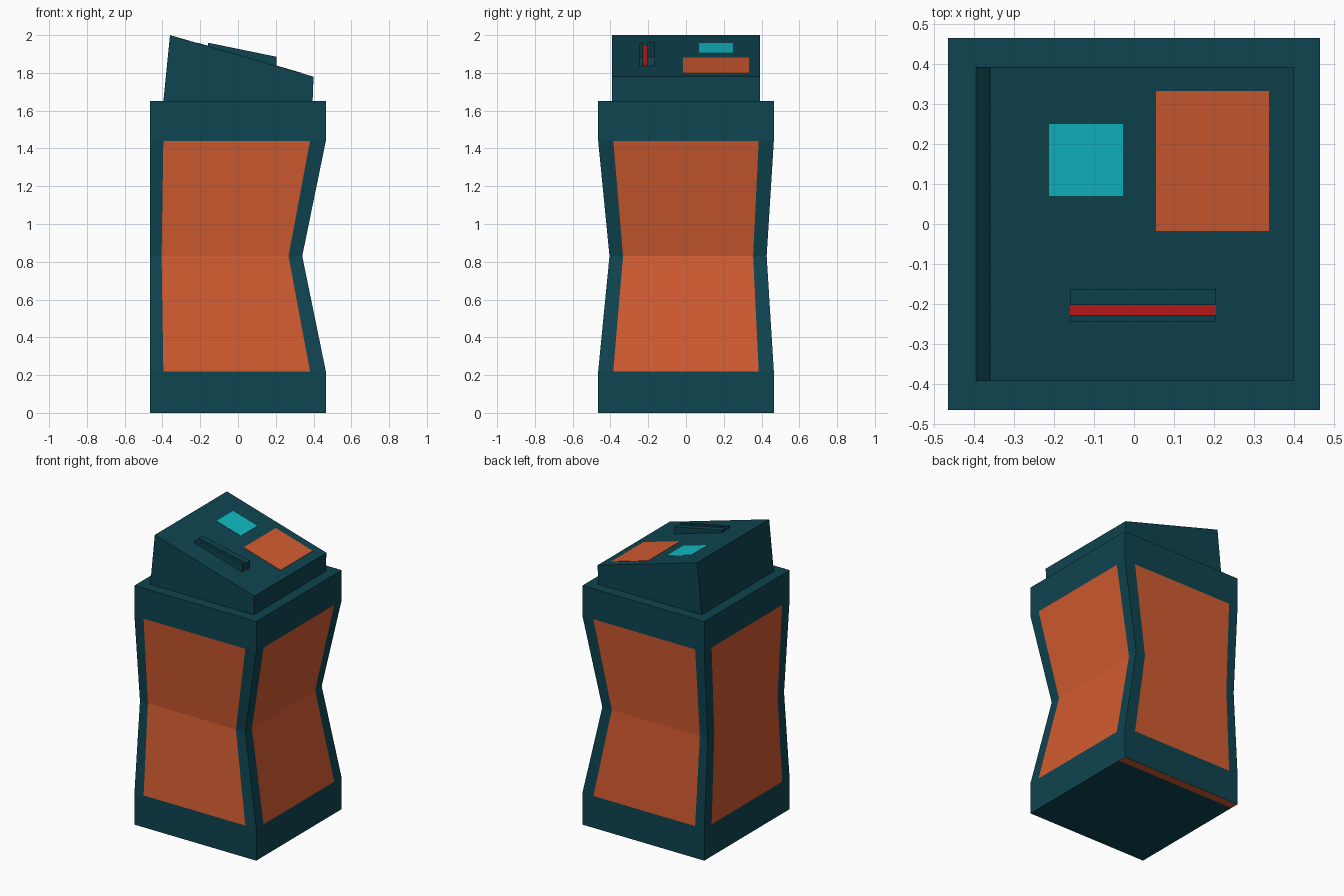
import bpy, bmesh

if "Cube" in bpy.data.objects:
    bpy.data.objects.remove(bpy.data.objects["Cube"])


def material(name, color):
    m = bpy.data.materials.new(name)
    m.diffuse_color = (*color, 1)
    m.use_nodes = True
    m.node_tree.nodes["Principled BSDF"].inputs["Base Color"].default_value = m.diffuse_color
    return m


TEAL = material("teal", (0.0045, 0.058, 0.08))
ORANGE = material("orange", (0.64, 0.105, 0.03))
CYAN = material("cyan", (0.005, 0.50, 0.55))
RED = material("red", (0.55, 0.01, 0.01))


def finish(name, bm, *mats):
    bmesh.ops.recalc_face_normals(bm, faces=bm.faces)
    me = bpy.data.meshes.new(name)
    bm.to_mesh(me)
    bm.free()
    for m in mats:
        me.materials.append(m)
    ob = bpy.data.objects.new(name, me)
    bpy.context.collection.objects.link(ob)
    return ob


def prism(name, profile, y0, y1, mat):
    """Extrude an x-z profile along y."""
    bm = bmesh.new()
    a = [bm.verts.new((x, y0, z)) for x, z in profile]
    b = [bm.verts.new((x, y1, z)) for x, z in profile]
    n = len(profile)
    bm.faces.new(a)
    bm.faces.new(b[::-1])
    for i in range(n):
        bm.faces.new((a[i], a[(i + 1) % n], b[(i + 1) % n], b[i]))
    return finish(name, bm, mat)


def slope(x):
    """Height of the sloping lid top."""
    return 2.0 - 0.22 * (x + 0.36) / 0.76


def plate(name, x0, x1, y0, y1, mat):
    """Thin coloured patch lying on the sloping top."""
    e = 0.002
    prism(name, [(x0, slope(x0) - e), (x1, slope(x1) - e),
                 (x1, slope(x1) + e), (x0, slope(x0) + e)], y0, y1, mat)


# Pinched body: rings of 4 sides, each side split into border / panel / border
E = 0.465
levels = [(0, -E, E, -E, E), (0.22, -E, E, -E, E), (0.83, -E, 0.34, -0.405, 0.427),
          (1.44, -E, E, -E, E), (1.65, -E, E, -E, E)]
splits = [(0.075, 0.91), (0.086, 0.914), (0.09, 0.925), (0.086, 0.914)]
bm = bmesh.new()
rings = []
for z, x0, x1, y0, y1 in levels:
    corners = [(x0, y0), (x1, y0), (x1, y1), (x0, y1)]
    ring = []
    for s in range(4):
        (ax, ay), (bx, by) = corners[s], corners[(s + 1) % 4]
        for t in (0, *splits[s]):
            ring.append(bm.verts.new((ax + (bx - ax) * t, ay + (by - ay) * t, z)))
    rings.append(ring)
for k in range(4):
    lo, hi = rings[k], rings[k + 1]
    for i in range(12):
        j = (i + 1) % 12
        f = bm.faces.new((lo[i], lo[j], hi[j], hi[i]))
        f.material_index = int(k in (1, 2) and i % 3 == 1)
bm.faces.new(rings[-1])
bottom = bm.faces.new(rings[0][::-1])
# Orange strip under the rear edge of the base
bmesh.ops.bisect_plane(bm, geom=[bottom, *bottom.edges, *bottom.verts],
                       plane_co=(0, 0.405, 0), plane_no=(0, 1, 0))
for f in bm.faces:
    c = f.calc_center_median()
    if c.z < 0.001 and c.y > 0.405:
        f.material_index = 1
finish("body", bm, TEAL, ORANGE)

# Wedge-shaped lid
prism("lid", [(-0.395, 1.65), (0.395, 1.65), (0.40, 1.78), (-0.36, 2.0)],
      -0.393, 0.393, TEAL)

# Coloured patches on the lid
plate("screen", -0.213, -0.027, 0.07, 0.25, CYAN)
plate("top_panel", 0.055, 0.338, -0.017, 0.333, ORANGE)
plate("slot_strip", -0.16, 0.205, -0.23, -0.20, RED)

# Two rails either side of the card slot
for name, y0, y1 in (("front_rail", -0.245, -0.227), ("rear_rail", -0.203, -0.163)):
    prism(name, [(-0.16, slope(-0.16) - 0.01), (0.205, slope(0.205) - 0.01),
                 (0.205, 1.885), (-0.16, 1.96)], y0, y1, TEAL)
